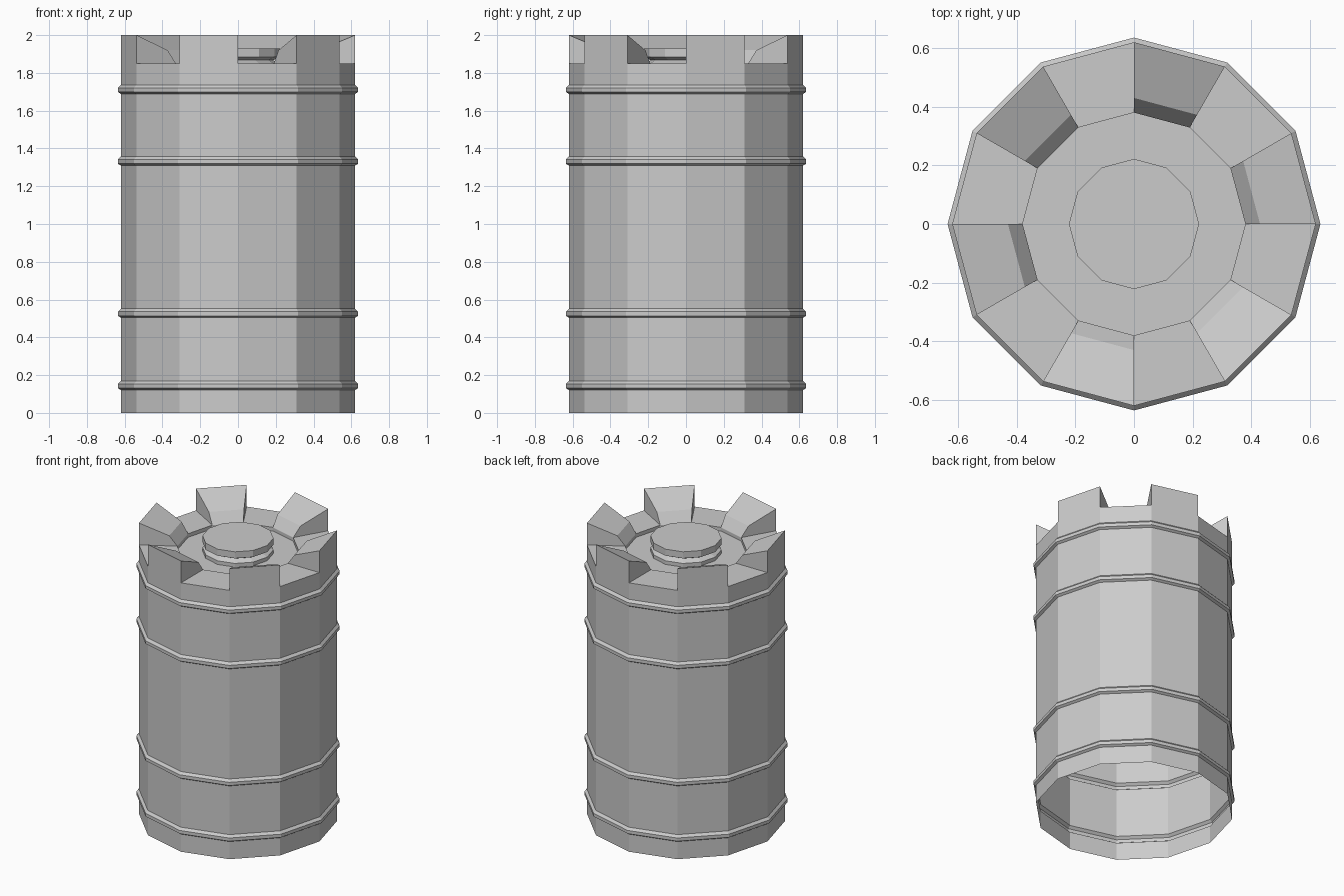
import bpy, bmesh
from math import cos, sin, pi

if "Cube" in bpy.data.objects:
    bpy.data.objects.remove(bpy.data.objects["Cube"])

SIDES = 12


def pt(r, z, i):
    a = 2 * pi * (i % SIDES) / SIDES
    return (r * cos(a), r * sin(a), z)


def finish(name, bm):
    bmesh.ops.remove_doubles(bm, verts=bm.verts, dist=1e-5)
    mesh = bpy.data.meshes.new(name)
    bm.to_mesh(mesh)
    bm.free()
    obj = bpy.data.objects.new(name, mesh)
    bpy.context.collection.objects.link(obj)
    return obj


def face(bm, points):
    bm.faces.new([bm.verts.new(p) for p in points])


def sector(bm, profile, i):
    # one faceted slice of a turned profile
    for (r0, z0), (r1, z1) in zip(profile, profile[1:]):
        face(bm, [pt(r0, z0, i), pt(r0, z0, i + 1), pt(r1, z1, i + 1), pt(r1, z1, i)])


def lathe(name, profile, capped=False):
    bm = bmesh.new()
    for i in range(SIDES):
        sector(bm, profile, i)
    if capped:
        r, z = profile[-1]
        face(bm, [pt(r, z, i) for i in range(SIDES)])
    return finish(name, bm)


R, NOTCH, TOP, INNER = 0.62, 1.85, 2.0, 0.38

# Hollow barrel wall with four raised hoops, open at the bottom
wall = [(R, 0)]
for z in (0.145, 0.528, 1.333, 1.713):
    wall += [(R, z - 0.024), (0.636, z - 0.014), (0.636, z + 0.008), (R, z + 0.024)]
wall.append((R, NOTCH))
lathe("barrel_wall", wall)

# Rim: alternating raised wedge teeth and flat gaps
bm = bmesh.new()
tooth = [(R, NOTCH), (R, TOP), (0.43, 1.92), (INNER, NOTCH)]
for i in range(SIDES):
    if i % 2 == 0:
        sector(bm, tooth, i)
        face(bm, [pt(r, z, i) for r, z in tooth][::-1])
        face(bm, [pt(r, z, i + 1) for r, z in tooth])
    else:
        sector(bm, [(R, NOTCH), (INNER, NOTCH)], i)
finish("notched_rim", bm)

# Sunken lid with a grooved central knob
lathe("lid_and_knob", [(INNER, NOTCH), (INNER, 1.825), (0.222, 1.825), (0.222, 1.85),
                       (0.185, 1.867), (0.222, 1.885), (0.222, 1.93)], capped=True)
